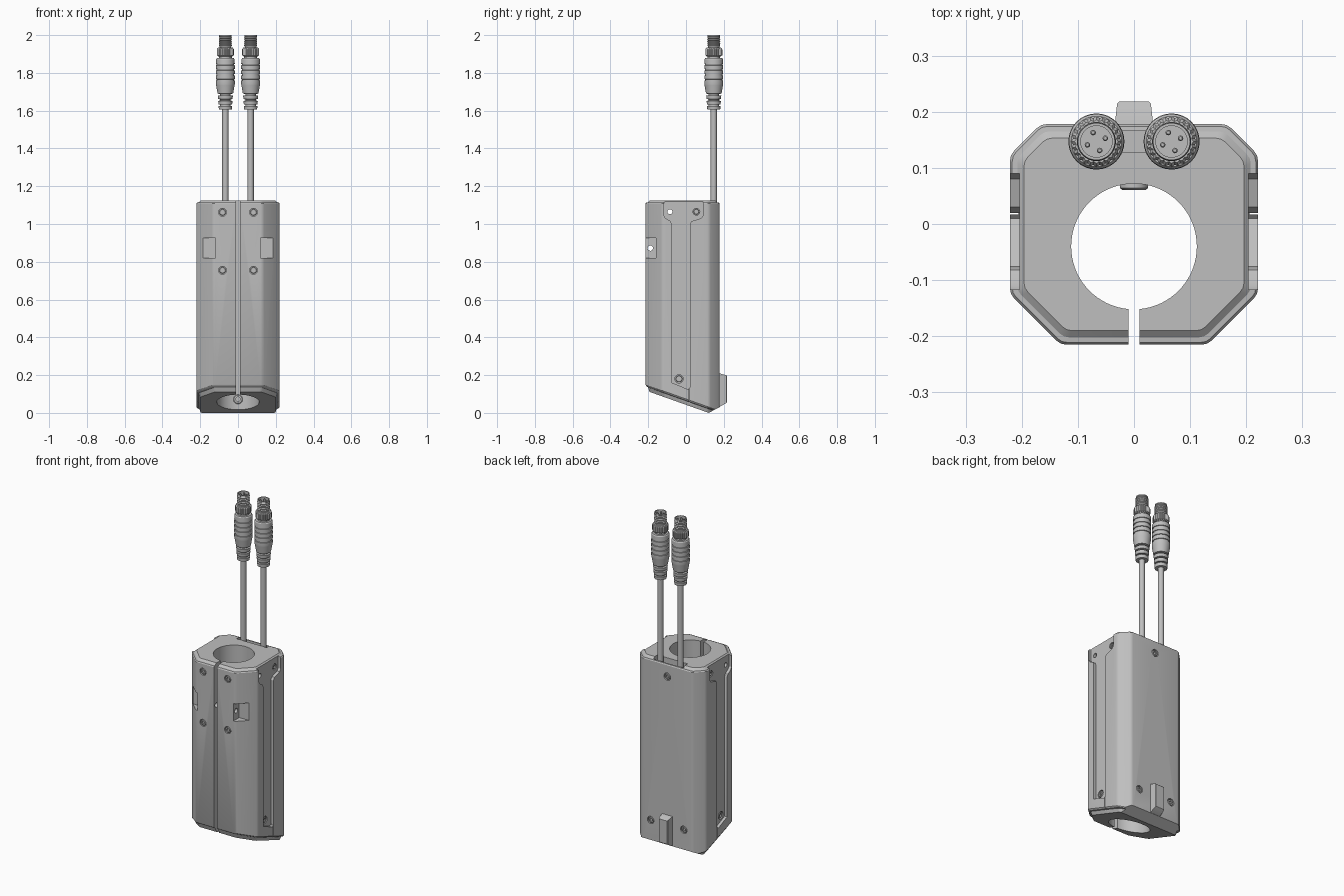
import bpy, bmesh, math
from mathutils import Matrix, Vector

cube = bpy.data.objects.get("Cube")
if cube:
    bpy.data.objects.remove(cube)

grey = bpy.data.materials.new("light_grey")
grey.use_nodes = True
grey.diffuse_color = (0.52, 0.52, 0.52, 1)
grey.node_tree.nodes["Principled BSDF"].inputs["Base Color"].default_value = grey.diffuse_color


def loft(name, loops, matrix=Matrix()):
    """Closed solid through a stack of equal-length loops."""
    bm = bmesh.new()
    rings = [[bm.verts.new(matrix @ Vector(p)) for p in loop] for loop in loops]
    n = len(rings[0])
    for a, b in zip(rings, rings[1:]):
        for i in range(n):
            bm.faces.new((a[i], a[(i + 1) % n], b[(i + 1) % n], b[i]))
    bm.faces.new(rings[0])
    bm.faces.new(rings[-1])
    bmesh.ops.recalc_face_normals(bm, faces=bm.faces)
    mesh = bpy.data.meshes.new(name)
    bm.to_mesh(mesh)
    bm.free()
    mesh.materials.append(grey)
    obj = bpy.data.objects.new(name, mesh)
    bpy.context.collection.objects.link(obj)
    return obj


def circle(r, z, n, knurl=0):
    return [((r - knurl * (k % 2)) * Vector((math.cos(k * math.tau / n), math.sin(k * math.tau / n), 0)))
            + Vector((0, 0, z)) for k in range(n)]


def lathe(name, profile, loc=(0, 0, 0), axis=(0, 0, 1), n=32, knurl=0):
    turn = Vector(axis).to_track_quat('Z', 'Y').to_matrix().to_4x4()
    return loft(name, [circle(r, z, n, knurl) for r, z in profile], Matrix.Translation(loc) @ turn)


def prism_x(name, x0, x1, yz):
    return loft(name, [[(x, y, z) for y, z in yz] for x in (x0, x1)])


def box(name, x0, x1, y0, y1, z0, z1):
    return prism_x(name, x0, x1, [(y0, z0), (y1, z0), (y1, z1), (y0, z1)])


def cut(target, cutter):
    cutter.hide_render = True
    mod = target.modifiers.new("cut", 'BOOLEAN')
    mod.operation, mod.solver, mod.object = 'DIFFERENCE', 'EXACT', cutter
    deps = bpy.context.evaluated_depsgraph_get()
    mesh = bpy.data.meshes.new_from_object(target.evaluated_get(deps))
    target.modifiers.clear()
    target.data = mesh
    bpy.data.objects.remove(cutter)


def outline(d, height):
    """Eight-sided housing outline, inset by d, with softened corners."""
    w, f, b = 0.221 - d, -0.215 + d, 0.178 - d
    cf, cb = 0.09 - 0.586 * d, 0.055 - 0.586 * d
    half = [(w - cf, f), (w, f + cf), (w, b - cb), (w - cb, b)]
    pts = [Vector(p) for p in half + [(-x, y) for x, y in reversed(half)]]
    out = []
    for i, p in enumerate(pts):
        a = p + (pts[i - 1] - p).normalized() * 0.01
        c = p + (pts[(i + 1) % 8] - p).normalized() * 0.01
        out += [a, (a + 2 * p + c) / 4, c]
    return [(p.x, p.y, height(p.y)) for p in out]


def slant(z):
    return lambda y: z - 0.355 * (y + 0.215)


def level(z):
    return lambda y: z


# Housing with stepped top and slanted stepped bottom
body = loft("housing", [
    outline(0.022, slant(0.119)), outline(0.014, slant(0.140)),
    outline(0.004, slant(0.144)), outline(0, slant(0.150)),
    outline(0, level(1.108)), outline(0.004, level(1.114)),
    outline(0.013, level(1.115)), outline(0.025, level(1.125))])
cut(body, prism_x("heel_cutter", -0.4, 0.4, [(0.1, -0.0106), (0.1, -0.2), (0.3, -0.2), (0.3, 0.0954)]))

# Bore, front slit and cable pocket
cut(body, lathe("bore_cutter", [(0.112, -0.2), (0.112, 1.4)], (0, -0.04, 0), n=72))
cut(body, box("slit_cutter", -0.01, 0.01, -0.3, -0.1, -0.2, 1.4))
cut(body, box("cable_pocket_cutter", -0.1, 0.1, 0.128, 0.166, 1.085, 1.4))

# Side channels and clamp pockets
channel = [(-0.117, 1.2), (-0.117, 1.045), (-0.108, 1.03), (-0.082, 1.015), (-0.075, 1.0),
           (-0.075, 0.16), (0.01, 0.125), (0.02, 0.135), (0.02, 1.0),
           (0.03, 1.015), (0.08, 1.03), (0.09, 1.045), (0.09, 1.2)]
for s in (-1, 1):
    cut(body, prism_x("channel_cutter", s * 0.204, s * 0.3, channel))
    cut(body, box("seam_cutter", s * 0.206, s * 0.3, 0.0165, 0.0195, -0.1, 0.15))
    cut(body, box("clamp_pocket_cutter", s * 0.12, s * 0.3, -0.3, -0.16, 0.82, 0.925))

# Cross holes
cut(body, lathe("clamp_hole_cutter", [(0.014, -0.4), (0.014, 0.4)], (0, -0.189, 0.872), (1, 0, 0), 24))
cut(body, lathe("cross_hole_cutter", [(0.013, -0.4), (0.013, 0.4)], (0, -0.085, 1.065), (1, 0, 0), 24))


# Countersunk screws
def screw(name, loc, axis, r):
    cut(body, lathe("screw_cutter", [(r, -0.012), (r, 0.03)], loc, axis, 24))
    lathe(name, [(0.8 * r, -0.013), (0.8 * r, -0.003), (0.7 * r, -0.001), (0.4 * r, -0.001),
                 (0.4 * r, -0.008), (0.1 * r, -0.008)], loc, axis, 24)


for s in (-1, 1):
    for z in (1.062, 0.755):
        screw("front_screw", (s * 0.082, -0.215, z), (0, -1, 0), 0.021)
    screw("side_upper_screw", (s * 0.204, 0.055, 1.065), (s, 0, 0), 0.018)
    screw("side_lower_screw", (s * 0.204, -0.037, 0.18), (s, 0, 0), 0.022)
    screw("back_lower_screw", (s * 0.11, 0.178, 0.15), (0, 1, 0), 0.022)
screw("back_upper_screw", (0, 0.178, 1.04), (0, 1, 0), 0.022)
lathe("bore_screw", [(0.025, -0.02), (0.025, 0), (0.021, 0.003), (0.012, 0.003), (0.012, -0.006), (0.003, -0.006)],
      (0, 0.064, 0.072), (0, -1, 0))

# Back hook
loft("back_hook", [[(-w, y, a), (w, y, a), (w, y, b), (-w, y, b)]
                   for w, y, a, b in ((0.036, 0.165, 0.027, 0.213), (0.034, 0.18, 0.033, 0.209),
                                      (0.03, 0.215, 0.053, 0.198), (0.027, 0.218, 0.056, 0.195))])

# Cables and plugs
relief = [(0.02, 1.605)]
for k in range(3):
    z, r = 1.605 + 0.028 * k, 0.034 + 0.002 * k
    relief += [(r, z), (r + 0.002, z + 0.019), (0.027, z + 0.02), (0.027, z + 0.027)]
grip = [(0.03, 1.689), (0.041, 1.69), (0.049, 1.735)]
for k in range(4):
    z = 1.74 + 0.027 * k
    grip += [(0.05, z), (0.05, z + 0.019), (0.046, z + 0.02), (0.046, z + 0.026)]
grip += [(0.05, 1.848), (0.049, 1.872), (0.045, 1.878), (0.034, 1.879), (0.034, 1.9)]
thread = [(0.03, 1.93)]
for k in range(5):
    z = 1.94 + 0.01 * k
    thread += [(0.031, z), (0.035, z + 0.005)]
thread += [(0.031, 1.99), (0.034, 1.993), (0.033, 2.0), (0.028, 2.0), (0.028, 1.975), (0.003, 1.975)]

for x in (-0.067, 0.067):
    at = (x, 0.147, 0)
    lathe("cable", [(0.0165, 1.08), (0.0165, 1.61)], at, n=24)
    lathe("strain_relief", relief, at)
    lathe("plug_grip", grip, at)
    lathe("plug_nut", [(0.038, 1.888), (0.045, 1.893), (0.045, 1.925), (0.039, 1.934)], at, n=48, knurl=0.003)
    lathe("plug_thread", thread, at)
    for k in range(4):
        a = math.radians(20 + 90 * k)
        lathe("plug_pin", [(0.005, 1.97), (0.005, 1.991), (0.003, 1.994)],
              (x + 0.017 * math.cos(a), 0.147 + 0.017 * math.sin(a), 0), n=12)

# Smooth curved surfaces, keep edges crisp
for obj in bpy.context.scene.objects:
    obj.select_set(obj.type == 'MESH')
bpy.context.view_layer.objects.active = body
bpy.ops.object.shade_smooth_by_angle(angle=math.radians(30))
